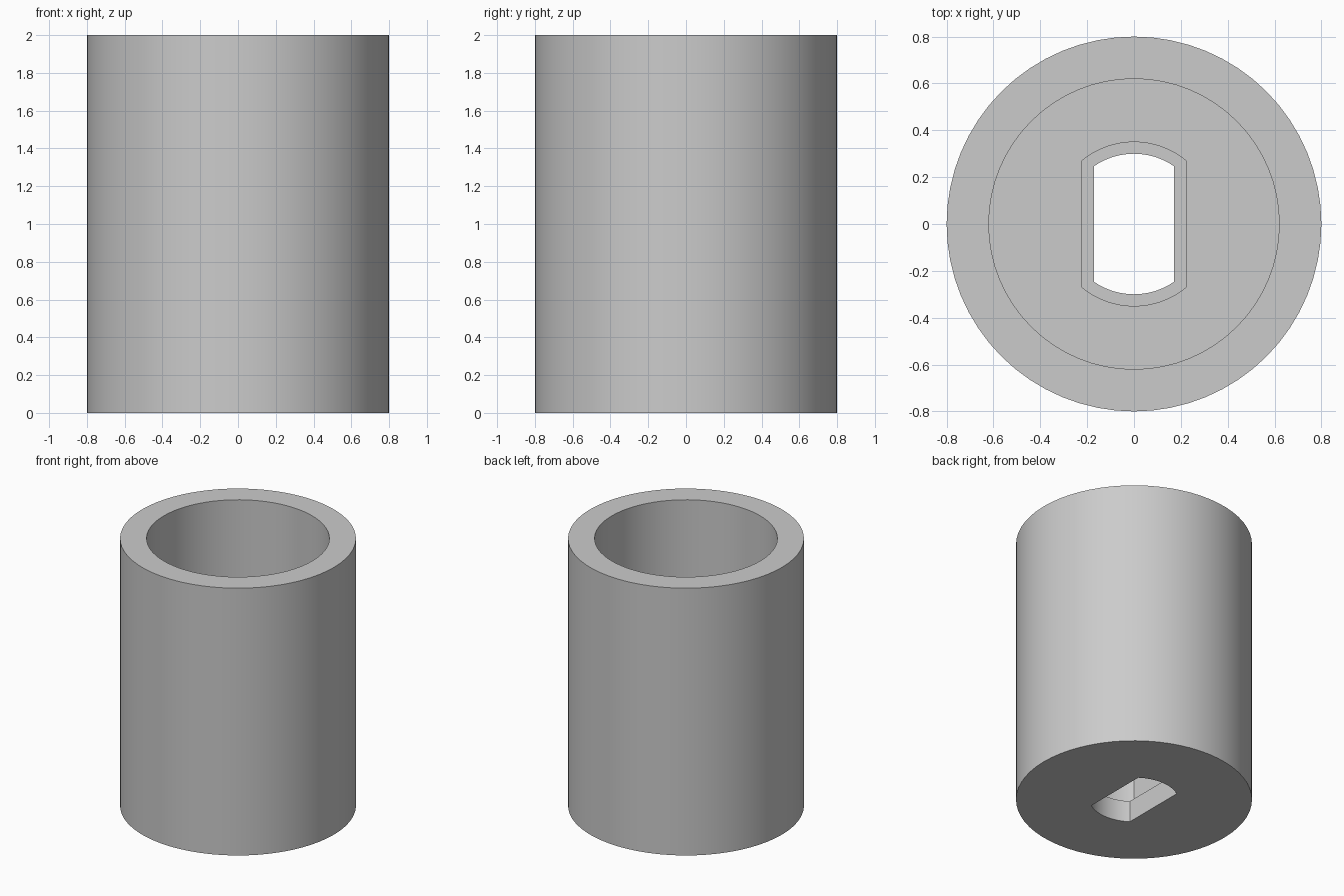
import bpy
import bmesh
import math

OUTER_R, BORE_R, HEIGHT = 0.8, 0.62, 2.0
FLOOR_Z = 0.8     # floor of the round bore
LEDGE_Z = 0.16    # ledge between the narrow and the wide slot
OVER = 0.1        # overshoot of the cutters

if "Cube" in bpy.data.objects:
    bpy.data.objects.remove(bpy.data.objects["Cube"], do_unlink=True)

grey = bpy.data.materials.new("plain grey")
grey.use_nodes = True
colour = (0.6, 0.6, 0.6, 1)
grey.diffuse_color = colour
grey.node_tree.nodes["Principled BSDF"].inputs["Base Color"].default_value = colour


def circle(radius, count=64):
    return [(radius * math.cos(math.tau * i / count),
             radius * math.sin(math.tau * i / count)) for i in range(count)]


def flatted_circle(radius, half_width, steps=16):
    """Circle with two flats that face +x and -x."""
    start = math.acos(half_width / radius)
    arc = [start + (math.pi - 2 * start) * i / steps for i in range(steps + 1)]
    angles = arc + [a + math.pi for a in arc]
    return [(radius * math.cos(a), radius * math.sin(a)) for a in angles]


def prism(name, outline, bottom, top):
    bm = bmesh.new()
    base = bm.faces.new([bm.verts.new((x, y, bottom)) for x, y in outline])
    extruded = bmesh.ops.extrude_face_region(bm, geom=[base], use_keep_orig=True)
    verts = [g for g in extruded["geom"] if isinstance(g, bmesh.types.BMVert)]
    bmesh.ops.translate(bm, verts=verts, vec=(0, 0, top - bottom))
    bmesh.ops.recalc_face_normals(bm, faces=bm.faces)
    mesh = bpy.data.meshes.new(name)
    bm.to_mesh(mesh)
    bm.free()
    mesh.materials.append(grey)
    obj = bpy.data.objects.new(name, mesh)
    bpy.context.collection.objects.link(obj)
    return obj


# Solid sleeve, then the bore and the stepped slot cut from it
sleeve = prism("sleeve", circle(OUTER_R), 0, HEIGHT)
cutters = [
    prism("bore_cutter", circle(BORE_R), FLOOR_Z, HEIGHT + OVER),
    prism("wide_slot_cutter", flatted_circle(0.35, 0.225), LEDGE_Z, FLOOR_Z + OVER),
    prism("narrow_slot_cutter", flatted_circle(0.3, 0.17), -OVER, LEDGE_Z + OVER),
]

bpy.ops.object.select_all(action="DESELECT")
bpy.context.view_layer.objects.active = sleeve
sleeve.select_set(True)
for cutter in cutters:
    cutter.hide_render = True
    cut = sleeve.modifiers.new(cutter.name, "BOOLEAN")
    cut.operation = "DIFFERENCE"
    cut.solver = "EXACT"
    cut.object = cutter
    bpy.ops.object.modifier_apply(modifier=cut.name)
    bpy.data.objects.remove(cutter, do_unlink=True)

# Smooth round walls with crisp rims
bpy.ops.object.shade_smooth_by_angle(angle=math.radians(30))
